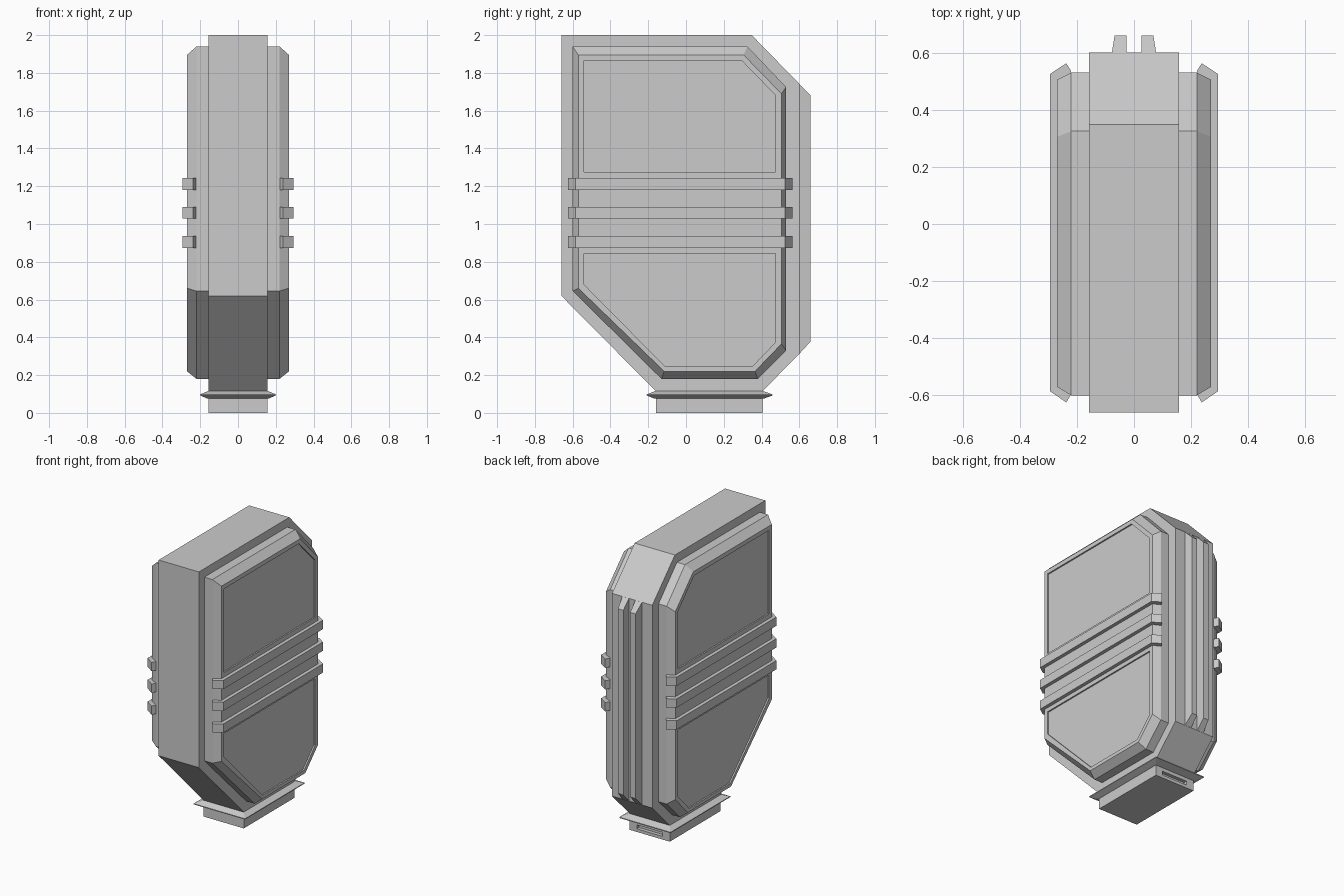
import bpy, bmesh

cube = bpy.data.objects.get("Cube")
if cube:
    bpy.data.objects.remove(cube, do_unlink=True)

grey = bpy.data.materials.new("plain grey")
grey.use_nodes = True
COLOUR = (0.6, 0.6, 0.6, 1)
grey.diffuse_color = COLOUR
grey.node_tree.nodes["Principled BSDF"].inputs["Base Color"].default_value = COLOUR


def loft(name, rings):
    """Join matching rings of points into one closed solid."""
    bm = bmesh.new()
    loops = [[bm.verts.new(p) for p in ring] for ring in rings]
    n = len(loops[0])
    for a, b in zip(loops, loops[1:]):
        for i in range(n):
            j = (i + 1) % n
            bm.faces.new((a[i], a[j], b[j], b[i]))
    bm.faces.new(loops[0])
    bm.faces.new(loops[-1])
    bmesh.ops.recalc_face_normals(bm, faces=bm.faces)
    mesh = bpy.data.meshes.new(name)
    bm.to_mesh(mesh)
    bm.free()
    mesh.materials.append(grey)
    obj = bpy.data.objects.new(name, mesh)
    bpy.context.collection.objects.link(obj)
    return obj


def across(outline, x):
    """Place a (y, z) outline at a given x."""
    return [(x, y, z) for y, z in outline]


def rect(x, y0, y1, z):
    return [(-x, y0, z), (x, y0, z), (x, y1, z), (-x, y1, z)]


def cut(obj, cutter):
    cutter.hide_render = True
    mod = obj.modifiers.new("cut", 'BOOLEAN')
    mod.operation = 'DIFFERENCE'
    mod.solver = 'EXACT'
    mod.object = cutter
    bpy.context.view_layer.objects.active = obj
    bpy.ops.object.modifier_apply(modifier=mod.name)
    bpy.data.objects.remove(cutter, do_unlink=True)


# Central body
HALF = 0.157
body = [(-0.66, 2), (0.348, 2), (0.6, 1.742), (0.6, 0.312),
        (0.4, 0.11), (-0.155, 0.11), (-0.66, 0.62)]
loft("body", [across(body, -HALF), across(body, HALF)])

# Two tapered fins down the back
fin_base = [(0.6, 1.742), (0.6, 0.312)]
for side, s in (("left", 1), ("right", -1)):
    rings = []
    for y, z0, z1, inner, outer in ((0.59, 0.302, 1.752, 0.025, 0.079),
                                    (0.66, 0.378, 1.68, 0.027, 0.068)):
        rings.append([(s * inner, y, z0), (s * outer, y, z0),
                      (s * outer, y, z1), (s * inner, y, z1)])
    loft(side + "_back_fin", rings)

# Neck with a slot in its back face
neck = loft("neck", [rect(HALF, -0.16, 0.405, 0), rect(HALF, -0.16, 0.405, 0.112)])
cut(neck, loft("slot_cutter", [rect(0.1, 0.38, 0.45, 0.022), rect(0.1, 0.38, 0.45, 0.05)]))

# Flange round the neck
loft("flange", [rect(0.16, -0.165, 0.41, 0.075), rect(0.2, -0.208, 0.458, 0.092),
                rect(0.2, -0.208, 0.458, 0.098), rect(0.16, -0.165, 0.41, 0.115)])

# Side panels with bevelled rims, sunken fields and wrap-around bands
outer = [(-0.6, 1.94), (0.325, 1.94), (0.53, 1.725), (0.53, 0.33),
         (0.38, 0.18), (-0.13, 0.18), (-0.6, 0.645)]
inner = [(-0.57, 1.895), (0.305, 1.895), (0.505, 1.69), (0.505, 0.365),
         (0.365, 0.22), (-0.115, 0.22), (-0.57, 0.66)]
upper_field = [(-0.54, 1.865), (0.295, 1.865), (0.475, 1.68),
               (0.475, 1.275), (-0.54, 1.275)]
lower_field = [(-0.54, 0.845), (0.475, 0.845), (0.475, 0.375),
               (0.35, 0.245), (-0.11, 0.245), (-0.54, 0.68)]
band = [(0.22, -0.595), (0.237, -0.625), (0.295, -0.585),
        (0.295, 0.525), (0.237, 0.563), (0.22, 0.535)]

for side, s in (("left", 1), ("right", -1)):
    panel = loft(side + "_panel", [across(outer, s * 0.15), across(outer, s * 0.22),
                                   across(inner, s * 0.27)])
    for field in (upper_field, lower_field):
        cut(panel, loft("field_cutter", [across(field, s * 0.26), across(field, s * 0.3)]))
    for i, z in enumerate((0.905, 1.059, 1.212)):
        loft(f"{side}_band_{i + 1}", [[(s * x, y, z + d) for x, y in band]
                                      for d in (-0.031, 0.031)])
